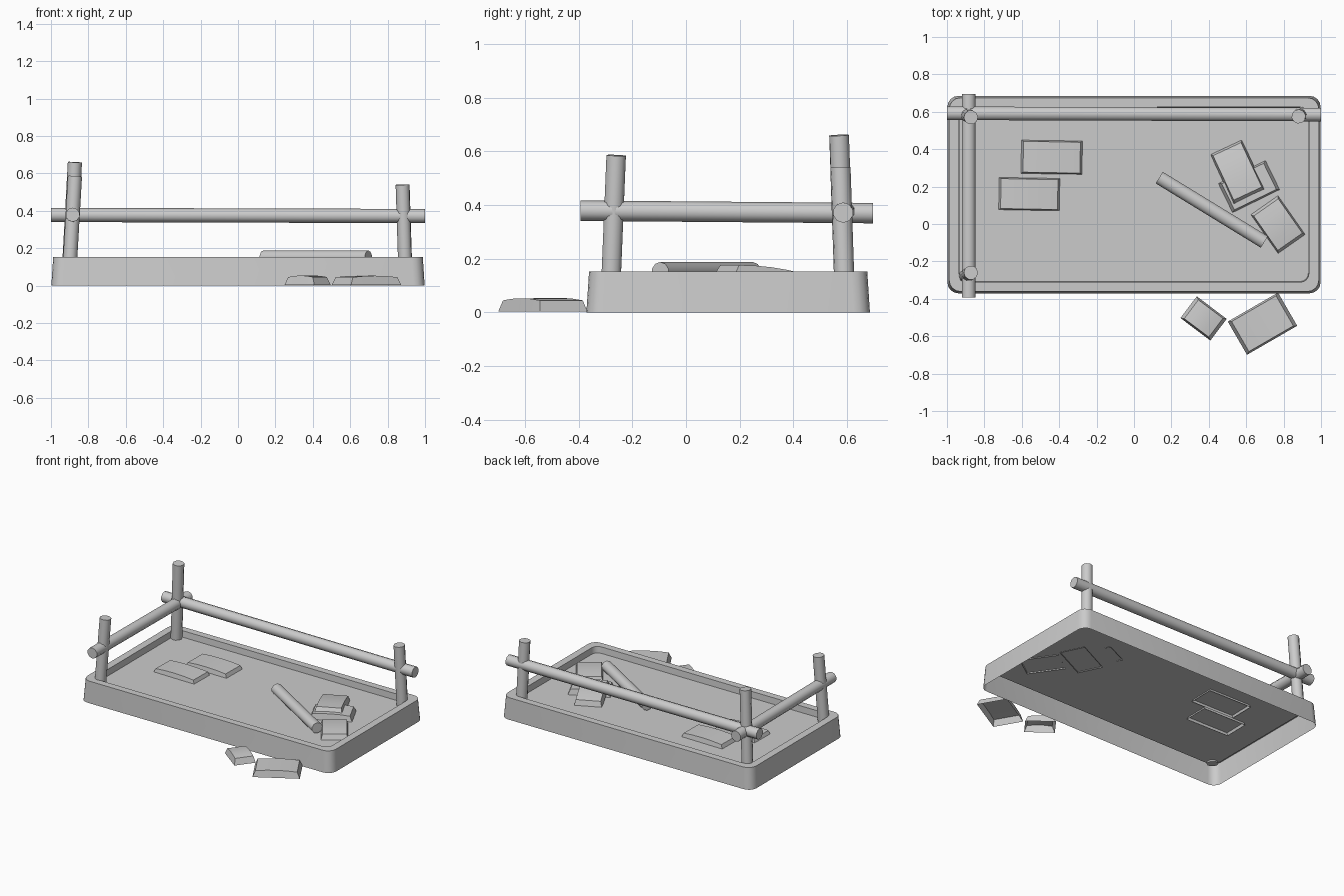
import bpy, bmesh
from math import sin, cos, pi, radians
from mathutils import Vector, Matrix

if "Cube" in bpy.data.objects:
    bpy.data.objects.remove(bpy.data.objects["Cube"])


def finish(bm, name, matrix=None):
    bmesh.ops.recalc_face_normals(bm, faces=bm.faces)
    me = bpy.data.meshes.new(name)
    bm.to_mesh(me)
    bm.free()
    ob = bpy.data.objects.new(name, me)
    bpy.context.collection.objects.link(ob)
    if matrix:
        ob.matrix_world = matrix
    bpy.ops.object.select_all(action='DESELECT')
    ob.select_set(True)
    bpy.context.view_layer.objects.active = ob
    bpy.ops.object.shade_smooth_by_angle(angle=radians(40))
    return ob


def rounded_loop(bm, hx, hy, r, z, cy):
    verts = []
    for i, (sx, sy) in enumerate([(1, 1), (-1, 1), (-1, -1), (1, -1)]):
        for k in range(5):
            a = (i + k / 4) * pi / 2
            verts.append(bm.verts.new((sx * (hx - r) + r * cos(a),
                                       cy + sy * (hy - r) + r * sin(a), z)))
    return verts


# Tray: tapered outer wall, flat rim, sunken floor, open underneath
bm = bmesh.new()
cy = 0.157
loops = [rounded_loop(bm, hx, hy, r, z, cy) for hx, hy, r, z in [
    (0.998, 0.528, 0.06, 0.0), (0.988, 0.518, 0.06, 0.153),
    (0.935, 0.468, 0.045, 0.153), (0.932, 0.465, 0.045, 0.108)]]
for a, b in zip(loops, loops[1:]):
    for i in range(len(a)):
        j = (i + 1) % len(a)
        bm.faces.new((a[i], a[j], b[j], b[i]))
bm.faces.new(loops[-1])
tray = finish(bm, "tray")
# keep the floor and rim facing upward
if tray.data.polygons[-1].normal.z < 0:
    tray.data.flip_normals()


def pole(name, a, b, r=0.038):
    a, b = Vector(a), Vector(b)
    d = b - a
    bm = bmesh.new()
    bmesh.ops.create_cone(bm, cap_ends=True, segments=10, radius1=r, radius2=r,
                          depth=d.length)
    m = Matrix.Translation((a + b) / 2) @ d.to_track_quat('Z', 'Y').to_matrix().to_4x4()
    finish(bm, name, m)


# Slightly leaning posts, two rails and a fallen log
pole("back_left_post", (-0.903, 0.59, 0.10), (-0.872, 0.57, 0.66))
pole("front_left_post", (-0.90, -0.28, 0.10), (-0.872, -0.26, 0.585))
pole("back_right_post", (0.894, 0.59, 0.10), (0.88, 0.575, 0.54))
pole("back_rail", (-1, 0.592, 0.378), (1, 0.585, 0.372))
pole("left_rail", (-0.884, -0.393, 0.379), (-0.884, 0.696, 0.37))
pole("fallen_log", (0.135, 0.248, 0.15), (0.697, -0.096, 0.15))


def slab(name, x, y, z, length, width, angle, tilt=0.0, h=0.042):
    # open-bottomed, gently crowned slab
    bm = bmesh.new()
    rows = []
    for t, lift in [(-1, 0), (-0.5, 0.006), (0, 0.008), (0.5, 0.006), (1, 0)]:
        row = []
        for s, top in [(-1, 0), (-1, 1), (1, 1), (1, 0)]:
            row.append(bm.verts.new((t * (length / 2 - 0.018 * top),
                                     s * (width / 2 - 0.010 * top),
                                     lift + h if top else 0)))
        rows.append(row)
    for a, b in zip(rows, rows[1:]):
        for i in range(3):
            bm.faces.new((a[i], a[i + 1], b[i + 1], b[i]))
    bm.faces.new(rows[0])
    bm.faces.new(rows[-1])
    m = (Matrix.Translation((x, y, z)) @ Matrix.Rotation(radians(angle), 4, 'Z')
         @ Matrix.Rotation(tilt, 4, 'Y'))
    finish(bm, name, m)


# Stone slabs on the floor and on the ground in front
slab("left_slab_back", -0.44, 0.357, 0.092, 0.34, 0.185, -1)
slab("left_slab_front", -0.56, 0.16, 0.09, 0.34, 0.18, -1)
slab("pile_slab_top", 0.555, 0.277, 0.119, 0.30, 0.185, -65, -0.12)
slab("pile_slab_middle", 0.615, 0.20, 0.102, 0.285, 0.175, 26)
slab("pile_slab_low", 0.77, -0.003, 0.10, 0.26, 0.18, -55)
slab("ground_slab_small", 0.372, -0.505, 0.004, 0.20, 0.145, -37)
slab("ground_slab_large", 0.687, -0.533, 0.003, 0.31, 0.205, 30)
